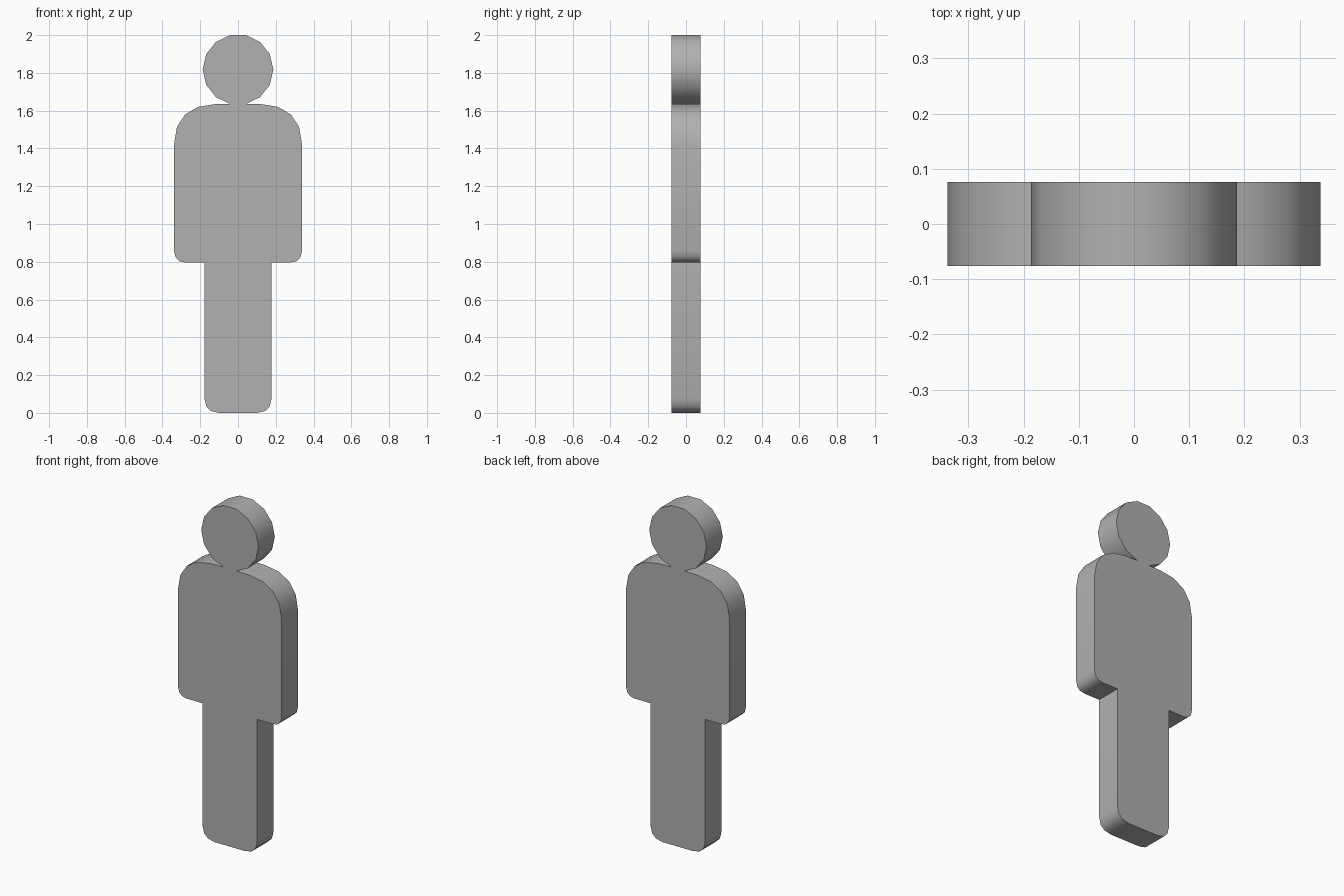
import bpy, bmesh, math

if "Cube" in bpy.data.objects:
    bpy.data.objects.remove(bpy.data.objects["Cube"])

DEPTH = 0.152

# Right half of the outline, from the feet upward
legs = [(0.1, 0.0), (0.143, 0.01), (0.168, 0.035), (0.178, 0.077), (0.178, 0.797)]
torso = [(0.28, 0.797), (0.31, 0.803), (0.33, 0.822), (0.338, 0.855),
         (0.338, 1.425), (0.323, 1.515), (0.28, 1.58), (0.212, 1.62), (0.125, 1.634)]

# Head: 14-sided disc whose flat bottom edge joins the shoulders
R, N = 0.187, 14
step = 2 * math.pi / N
head_z = 2.0 - R * math.cos(step / 2)
head = [(R * math.cos(i * step), head_z + R * math.sin(i * step)) for i in range(-3, 4)]

half = legs + torso + head
outline = half + [(-x, z) for x, z in reversed(half)]

# Extrude the mirrored outline into a flat figure
bm = bmesh.new()
front = bm.faces.new([bm.verts.new((x, -DEPTH / 2, z)) for x, z in outline])
result = bmesh.ops.extrude_face_region(bm, geom=[front], use_keep_orig=True)
back = [v for v in result["geom"] if isinstance(v, bmesh.types.BMVert)]
bmesh.ops.translate(bm, verts=back, vec=(0, DEPTH, 0))
bmesh.ops.recalc_face_normals(bm, faces=bm.faces)

mesh = bpy.data.meshes.new("flat_figure")
bm.to_mesh(mesh)
bm.free()
figure = bpy.data.objects.new("flat_figure", mesh)
bpy.context.collection.objects.link(figure)

# Dark grey colour
grey = bpy.data.materials.new("dark_grey")
grey.diffuse_color = (0.44, 0.44, 0.44, 1.0)
grey.use_nodes = True
grey.node_tree.nodes["Principled BSDF"].inputs["Base Color"].default_value = grey.diffuse_color
mesh.materials.append(grey)

# Smooth rounded sides, crisp front and back edges
bpy.context.view_layer.objects.active = figure
figure.select_set(True)
bpy.ops.object.shade_smooth_by_angle(angle=math.radians(45))
